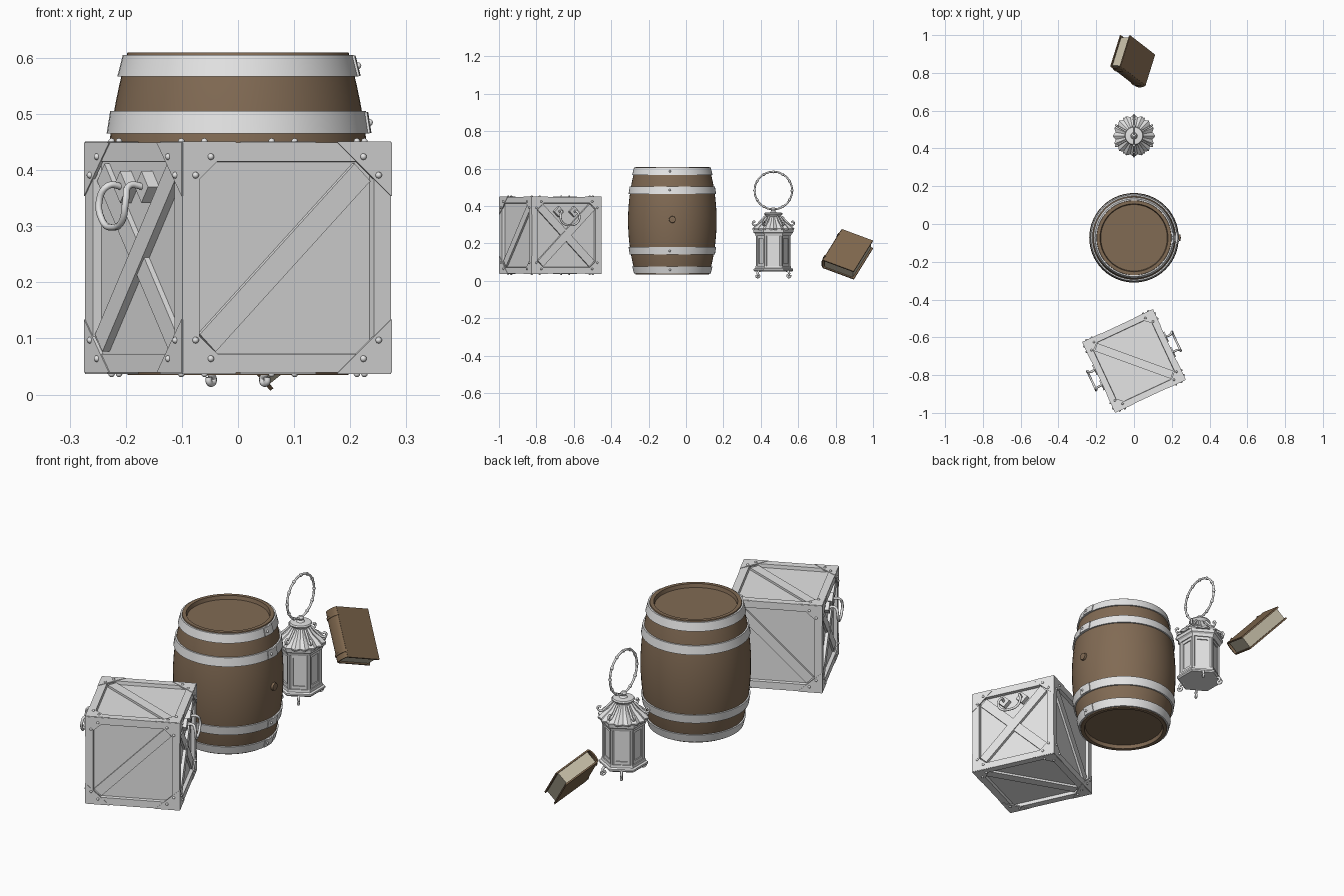
import bpy, bmesh, math
from math import sin, cos, pi, radians
from mathutils import Matrix, Vector

if "Cube" in bpy.data.objects:
    bpy.data.objects.remove(bpy.data.objects["Cube"])

def material(name, rgb):
    m = bpy.data.materials.new(name)
    m.diffuse_color = (*rgb, 1)
    m.use_nodes = True
    m.node_tree.nodes["Principled BSDF"].inputs["Base Color"].default_value = m.diffuse_color
    return m

GREY = material("pale_grey", (0.78, 0.78, 0.78))
WOOD = material("brown_wood", (0.22, 0.145, 0.088))
LEATHER = material("brown_leather", (0.21, 0.135, 0.075))
PAPER = material("aged_paper", (0.55, 0.5, 0.38))
T = Matrix.Translation
I = Matrix.Identity(4)

def finish(name, bm, mat, M=I, smooth=True):
    bmesh.ops.remove_doubles(bm, verts=bm.verts, dist=1e-5)
    bmesh.ops.recalc_face_normals(bm, faces=bm.faces)
    me = bpy.data.meshes.new(name)
    bm.to_mesh(me)
    bm.free()
    me.materials.append(mat)
    if smooth:
        me.shade_smooth()
        me.set_sharp_from_angle(angle=radians(35))
    ob = bpy.data.objects.new(name, me)
    ob.matrix_world = M
    bpy.context.collection.objects.link(ob)
    return ob

def box(name, lo, hi, mat, M=I):
    bm = bmesh.new()
    bmesh.ops.create_cube(bm, size=1)
    for v in bm.verts:
        v.co = [lo[i] + (v.co[i] + 0.5) * (hi[i] - lo[i]) for i in range(3)]
    return finish(name, bm, mat, M, False)

def prism(name, pts, z0, z1, mat, M=I):
    bm = bmesh.new()
    f = bm.faces.new([bm.verts.new((x, y, z0)) for x, y in pts])
    r = bmesh.ops.extrude_face_region(bm, geom=[f])
    bmesh.ops.translate(bm, vec=(0, 0, z1 - z0),
                        verts=[g for g in r["geom"] if isinstance(g, bmesh.types.BMVert)])
    if not f.is_valid or len(bm.faces) < len(pts) + 2:
        bm.faces.new([v for v in bm.verts if abs(v.co.z - z0) < 1e-7])
    return finish(name, bm, mat, M)

def balls(name, pts, r, mat, M=I):
    bm = bmesh.new()
    for p in pts:
        bmesh.ops.create_uvsphere(bm, u_segments=10, v_segments=6, radius=r, matrix=T(p))
    return finish(name, bm, mat, M)

def lathe(name, prof, n, mat, M=I, start=0.0, sweep=2 * pi, closed=False, lobes=0, smooth=True):
    bm = bmesh.new()
    full = sweep > 6.28
    cols = []
    for i in range(n if full else n + 1):
        a = start + sweep * i / n
        k = 1 + 0.06 * cos(lobes * a) if lobes else 1
        cols.append([bm.verts.new((r * k * cos(a), r * k * sin(a), z)) for r, z in prof])
    m = len(prof)
    for i in range(n):
        p, q = cols[i], cols[(i + 1) % len(cols)]
        for j in range(m if closed else m - 1):
            bm.faces.new((p[j], q[j], q[(j + 1) % m], p[(j + 1) % m]))
    if not full:
        bm.faces.new(cols[0])
        bm.faces.new(cols[-1])
    return finish(name, bm, mat, M, smooth)

def tube(name, pts, r, mat, M=I, cyclic=False):
    cu = bpy.data.curves.new(name, "CURVE")
    cu.dimensions = "3D"
    cu.bevel_depth = r
    cu.bevel_resolution = 2
    cu.resolution_u = 5
    cu.use_fill_caps = True
    s = cu.splines.new("BEZIER")
    s.bezier_points.add(len(pts) - 1)
    for b, p in zip(s.bezier_points, pts):
        b.co = p
        b.handle_left_type = b.handle_right_type = "AUTO"
    s.use_cyclic_u = cyclic
    cu.materials.append(mat)
    ob = bpy.data.objects.new(name, cu)
    ob.matrix_world = M
    bpy.context.collection.objects.link(ob)

# ---- crate: cube with recessed panels, braces, corner plates, handles ----
H = 0.205
crate = T((0, -0.725, 0.244)) @ Matrix.Rotation(radians(25), 4, "Z")
bm = bmesh.new()
bmesh.ops.create_cube(bm, size=2 * H)
bmesh.ops.inset_individual(bm, faces=bm.faces[:], thickness=0.047)
sides = [f for f in bm.faces if all(max(abs(c) for c in v.co) > H - 1e-4 and
         sorted(abs(c) for c in v.co)[1] < H - 0.01 for v in f.verts)]
bmesh.ops.inset_individual(bm, faces=sides, thickness=0.002, depth=-0.016)
finish("crate_body", bm, GREY, crate, False)

# outward normal, in-plane right, brace angles
faces = [((0, 0, 1), (1, 0, 0), [-45]), ((0, 0, -1), (1, 0, 0), [45]),
         ((0, -1, 0), (1, 0, 0), [45]), ((0, 1, 0), (-1, 0, 0), [-45]),
         ((1, 0, 0), (0, 1, 0), [-45, 45]), ((-1, 0, 0), (0, -1, 0), [-45, 45])]
for n, x, angles in faces:
    n, x = Vector(n), Vector(x)
    y = n.cross(x)
    F = crate @ T(n * H) @ Matrix((x, y, n)).transposed().to_4x4()
    for i, a in enumerate(angles):
        box("crate_brace", (-0.215, -0.022, -0.018), (0.215, 0.022, -0.006 + 0.004 * i), GREY,
            F @ Matrix.Rotation(radians(a), 4, "Z"))
    rivets = []
    for sx in (-1, 1):
        for sy in (-1, 1):
            prism("crate_corner_plate", [(sx * H, sy * H), (sx * (H - 0.105), sy * H),
                  (sx * H, sy * (H - 0.095))], -0.004, 0.002, GREY, F)
            rivets += [(sx * (H - 0.055), sy * (H - 0.025), 0.002),
                       (sx * (H - 0.025), sy * (H - 0.058), 0.002)]
    balls("crate_rivets", rivets, 0.006, GREY, F)
    if len(angles) == 2:
        for sx in (-1, 1):
            box("handle_mount", (-0.02, -0.02, -0.018), (0.02, 0.02, 0.006), GREY,
                F @ T((sx * 0.045, 0.126, 0)) @ Matrix.Rotation(pi / 4, 4, "Z"))
        half = [(0.045, 0.126, 0), (0.045, 0.128, 0.03), (0.056, 0.1, 0.042), (0.042, 0.066, 0.042)]
        tube("crate_handle", half + [(0, 0.054, 0.042)] + [(-a, b, c) for a, b, c in half[::-1]],
             0.006, GREY, F)

# ---- barrel: bulged body, four hoops with lapped ends, bung ----
barrel = T((0, -0.073, 0))
def R(z):
    return 0.237 - 0.04 * ((z - 0.3225) / 0.2875) ** 2
zs = [0.035 + 0.575 * i / 20 for i in range(21)]
lathe("barrel_body", [(0, 0.052), (0.176, 0.052), (0.18, 0.035)] + [(R(z), z) for z in zs]
      + [(0.18, 0.61), (0.176, 0.593), (0, 0.593)], 56, WOOD, barrel)
for z0, z1 in ((0.04, 0.078), (0.14, 0.18), (0.465, 0.505), (0.567, 0.605)):
    def band(t, e=0.0):
        b, c = z0 + e, z1 - e
        return [(R(b) - 0.002, b), (R(b) + t, b), (R(c) + t, c), (R(c) - 0.002, c)]
    lathe("barrel_hoop", band(0.007), 56, GREY, barrel, closed=True)
    lathe("hoop_lap", band(0.011, 0.001), 5, GREY, barrel, radians(-8), radians(16), True)
    zm = (z0 + z1) / 2
    balls("hoop_rivet", [((R(zm) + 0.011) * cos(a), (R(zm) + 0.011) * sin(a), zm)
                         for a in (-0.06,)], 0.006, GREY, barrel)
lathe("barrel_bung", [(0, 0), (0.019, 0), (0.017, 0.014), (0, 0.016)], 16, WOOD,
      barrel @ T((0.232, 0, 0.328)) @ Matrix.Rotation(pi / 2, 4, "Y"))

# ---- lantern: six-sided body, lobed roof, carrying ring, scroll feet ----
lamp = T((0, 0.467, 0))
def hexa(name, prof):
    return lathe(name, prof, 6, GREY, lamp, pi / 6, smooth=False)
hexa("lantern_base", [(0, 0.05), (0.1, 0.05), (0.106, 0.056), (0.106, 0.064),
                      (0.096, 0.068), (0.094, 0.08), (0, 0.08)])
hexa("lantern_top_frame", [(0, 0.24), (0.094, 0.24), (0.098, 0.252), (0.106, 0.258),
                           (0.108, 0.275), (0, 0.275)])
hexa("lantern_panes", [(0.083, 0.078), (0.083, 0.242)])
lathe("lantern_roof", [(0, 0.272), (0.104, 0.272), (0.106, 0.28), (0.085, 0.3), (0.06, 0.318),
                       (0.04, 0.345), (0, 0.35)], 64, GREY, lamp, lobes=16)
lathe("lantern_cap", [(0, 0.34), (0.036, 0.342), (0.05, 0.358), (0.046, 0.364), (0.018, 0.366),
                      (0.011, 0.374), (0.015, 0.383), (0.008, 0.392), (0, 0.393)], 20, GREY, lamp)
for k in range(6):
    S = lamp @ Matrix.Rotation(pi / 6 + k * pi / 3, 4, "Z")
    lathe("lantern_post", [(0, 0.075), (0.009, 0.075), (0.009, 0.245), (0, 0.245)], 8, GREY,
          S @ T((0.084, 0, 0)))
    tube("roof_scroll", [(0.045, 0, 0.345), (0.07, 0, 0.318), (0.095, 0, 0.297), (0.109, 0, 0.302),
                         (0.106, 0, 0.317), (0.096, 0, 0.314)], 0.005, GREY, S)
    # window frame on each side
    P = lamp @ Matrix.Rotation(k * pi / 3, 4, "Z")
    d = 0.083 * cos(pi / 6)
    for z in (0.078, 0.226):
        box("window_rail", (d - 0.002, -0.04, z), (d + 0.005, 0.04, z + 0.016), GREY, P)
    for s in (-1, 1):
        box("window_stile", (d - 0.002, s * 0.03 - 0.005, 0.078),
            (d + 0.005, s * 0.03 + 0.005, 0.242), GREY, P)
    if k % 3:
        tube("lantern_foot", [(0.075, 0, 0.056), (0.092, 0, 0.05), (0.098, 0, 0.038), (0.087, 0, 0.028),
                              (0.09, 0, 0.021), (0.103, 0, 0.022), (0.104, 0, 0.031)], 0.006, GREY, P)
ring = [(0, 0.1 * sin(a), 0.483 - 0.1 * cos(a)) for a in [i * pi / 6 for i in range(12)]]
tube("lantern_ring", ring, 0.005, GREY, lamp, True)
balls("ring_beads", ring, 0.008, GREY, lamp)

# ---- book: covers, page block and rounded ribbed spine, tilted ----
a = Vector((-0.053, -0.17, 0.063)).normalized()
b = Vector((0.132, -0.085, -0.165))
b = (b - a * b.dot(a)).normalized()
c = a.cross(b)
book = T((-0.02, 0.999, 0.216)) @ Matrix((a, b, c)).transposed().to_4x4()
L, TH = 0.235, 0.07
box("book_front_cover", (0, 0, -0.007), (0.182, L, 0), LEATHER, book)
box("book_back_cover", (0, 0, -TH), (0.182, L, 0.007 - TH), LEATHER, book)
box("book_pages", (0.009, 0.007, 0.006 - TH), (0.176, L - 0.007, -0.006), PAPER, book)
spine = book @ Matrix.Rotation(pi / 2, 4, "X")
def arc(g):
    t = [pi * i / 10 for i in range(11)]
    return [(0.18 + (0.013 + g) * sin(u), -TH / 2 - (TH / 2 + g) * cos(u)) for u in t] + \
           [(0.18 + (0.007 + g) * sin(u), -TH / 2 - (TH / 2 - 0.007) * cos(u)) for u in t[::-1]]
prism("book_spine", arc(0), -L, 0, LEATHER, spine)
for y in (0.03, 0.2):
    prism("spine_rib", arc(0.004), -y - 0.01, -y, LEATHER, spine)
